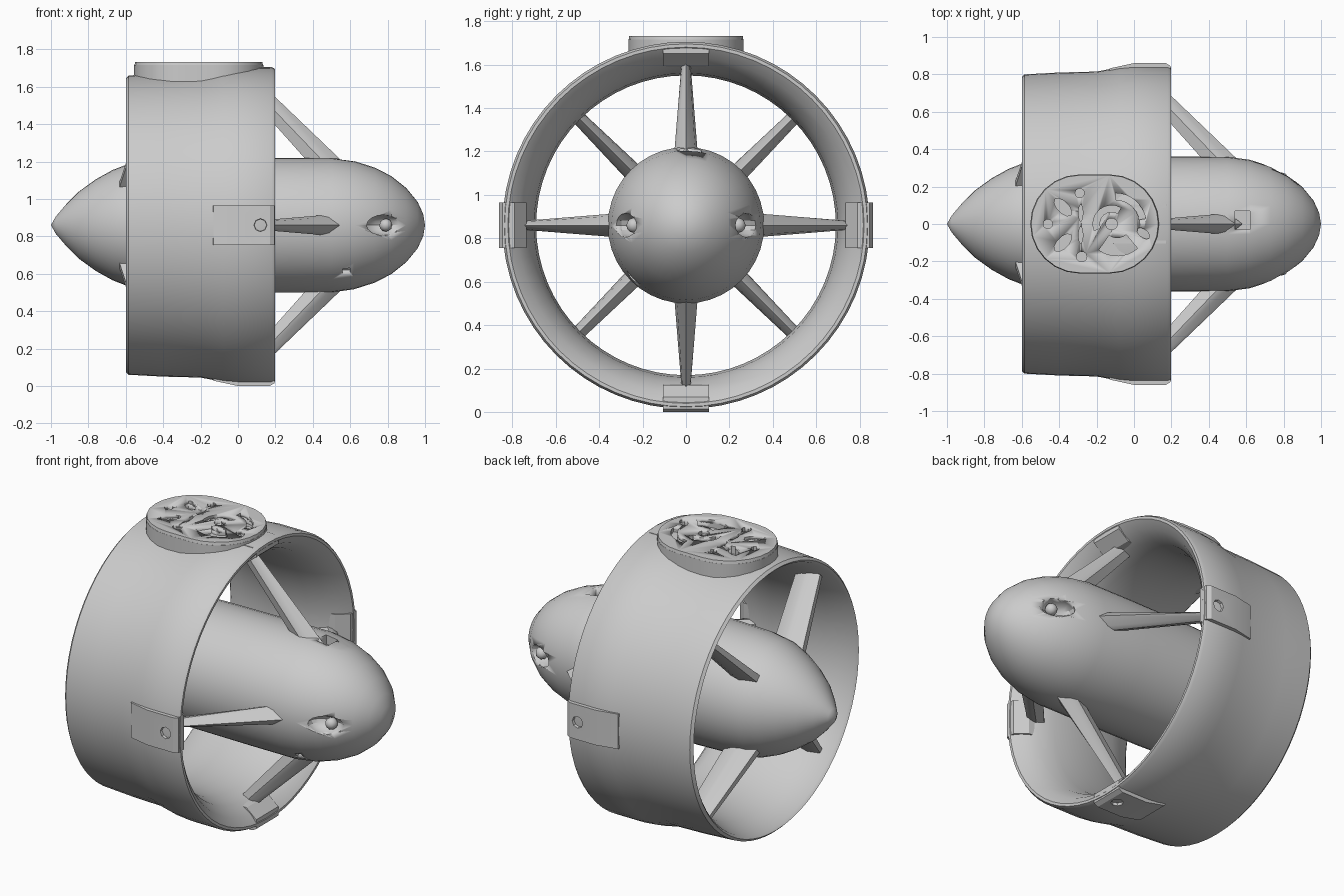
import bpy, bmesh
from math import cos, sin, pi, radians
from mathutils import Matrix, Vector

if "Cube" in bpy.data.objects:
    bpy.data.objects.remove(bpy.data.objects["Cube"])

ZC = 0.86  # height of the thruster axis
AXIS = Matrix.Translation((0, 0, ZC))


def finish(bm, name, angle=30):
    bmesh.ops.remove_doubles(bm, verts=bm.verts, dist=1e-5)
    bmesh.ops.recalc_face_normals(bm, faces=bm.faces)
    me = bpy.data.meshes.new(name)
    bm.to_mesh(me)
    bm.free()
    ob = bpy.data.objects.new(name, me)
    bpy.context.collection.objects.link(ob)
    bpy.ops.object.select_all(action='DESELECT')
    ob.select_set(True)
    bpy.context.view_layer.objects.active = ob
    bpy.ops.object.shade_smooth_by_angle(angle=radians(angle))
    return ob


def lathe(name, profile, n, closed=False):
    """Revolve (x, radius) points about the thruster axis."""
    bm = bmesh.new()
    vs = [bm.verts.new((x, 0, r)) for x, r in profile]
    edges = [bm.edges.new(p) for p in zip(vs, vs[1:])]
    if closed:
        edges.append(bm.edges.new((vs[-1], vs[0])))
    bmesh.ops.spin(bm, geom=vs + edges, cent=(0, 0, 0), axis=(1, 0, 0),
                   angle=2 * pi, steps=n, use_merge=True)
    bm.transform(AXIS)
    return finish(bm, name, 40)


def loft(bm, rings, mat=Matrix()):
    """Closed solid through two equal point rings."""
    a, b = [[bm.verts.new(mat @ Vector(p)) for p in ring] for ring in rings]
    bm.faces.new(a)
    bm.faces.new(b[::-1])
    for i in range(len(a)):
        j = (i + 1) % len(a)
        bm.faces.new((a[i], b[i], b[j], a[j]))


def prism(bm, pts, z0, z1, grow=1.0):
    loft(bm, [[(x, y, z0) for x, y in pts],
              [(x * grow, y * grow, z1) for x, y in pts]])


def oval(cx, cy, rx, ry, rot=0, n=10):
    r = radians(rot)
    out = []
    for i in range(n):
        u, v = rx * cos(2 * pi * i / n), ry * sin(2 * pi * i / n)
        out.append((cx + u * cos(r) - v * sin(r), cy + u * sin(r) + v * cos(r)))
    return out


def arc_band(cx, cy, r0, r1, a0, a1, n=8):
    ang = [radians(a0 + (a1 - a0) * i / n) for i in range(n + 1)]
    return ([(cx + r1 * cos(a), cy + r1 * sin(a)) for a in ang] +
            [(cx + r0 * cos(a), cy + r0 * sin(a)) for a in reversed(ang)])


def cut(ob, bm):
    tool = finish(bm, "cutter")
    tool.hide_render = True
    mod = ob.modifiers.new("cut", 'BOOLEAN')
    mod.operation, mod.solver, mod.object = 'DIFFERENCE', 'EXACT', tool
    bpy.ops.object.select_all(action='DESELECT')
    ob.select_set(True)
    bpy.context.view_layer.objects.active = ob
    bpy.ops.object.modifier_apply(modifier=mod.name)
    bpy.data.objects.remove(tool)


def around(deg):
    return AXIS @ Matrix.Rotation(radians(deg), 4, 'X')


# duct ring with flared mouth
lathe("duct", [(-0.60, 0.785), (-0.585, 0.80), (-0.4, 0.81), (-0.2, 0.815),
               (-0.08, 0.838), (0.0, 0.845), (0.18, 0.845), (0.198, 0.835),
               (0.198, 0.82), (0.16, 0.775), (0.08, 0.725), (-0.02, 0.70),
               (-0.15, 0.69), (-0.3, 0.695), (-0.45, 0.725), (-0.585, 0.77)],
      64, True)

# streamlined hub: pointed tail, round nose
hub = lathe("hub", [(-1, 0), (-0.975, 0.045), (-0.92, 0.11), (-0.85, 0.18), (-0.76, 0.245),
                    (-0.67, 0.295), (-0.58, 0.33), (-0.45, 0.35), (-0.2, 0.357),
                    (0.2, 0.36), (0.5, 0.36), (0.62, 0.343), (0.73, 0.308),
                    (0.82, 0.262), (0.9, 0.198), (0.96, 0.125), (0.99, 0.06), (1, 0)], 40)

# nose recesses: oval side windows, top and bottom ports
bm = bmesh.new()
for s in (-1, 1):
    bmesh.ops.create_uvsphere(
        bm, u_segments=14, v_segments=8, radius=1,
        matrix=Matrix.Translation((0.78, s * 0.28, ZC)) @ Matrix.Diagonal((0.11, 0.08, 0.055, 1)))
bmesh.ops.create_cube(bm, size=1, matrix=Matrix.Translation((0.58, 0.02, ZC + 0.34))
                      @ Matrix.Diagonal((0.08, 0.1, 0.1, 1)))
bmesh.ops.create_cube(bm, size=1, matrix=around(-45) @ Matrix.Translation((0.58, 0, -0.35))
                      @ Matrix.Diagonal((0.04, 0.04, 0.06, 1)))
cut(hub, bm)

# lenses inside the side windows
for s in (-1, 1):
    bm = bmesh.new()
    bmesh.ops.create_icosphere(bm, subdivisions=2, radius=0.035,
                               matrix=Matrix.Translation((0.79, s * 0.24, ZC)))
    finish(bm, "nose_lens")


def foil(lead, trail, half, r):
    """Pointed streamlined section at radius r."""
    c = trail - lead
    return [(lead, 0, r), (lead + 0.3 * c, half * 0.8, r), (lead + 0.55 * c, half, r),
            (trail, half * 0.45, r), (trail, -half * 0.45, r),
            (lead + 0.55 * c, -half, r), (lead + 0.3 * c, -half * 0.8, r)]


# swept front struts and mounting blocks on the four axes
for k in range(4):
    bm = bmesh.new()
    loft(bm, [foil(0.58, 0.39, 0.055, 0.32), foil(0.10, -0.02, 0.018, 0.78)], around(90 * k))
    finish(bm, "front_strut")

    top = 0.84 if k == 0 else 0.86
    side = [(-0.14, 0.80), (-0.13, 0.832), (0.0, top), (0.17, top), (0.195, top - 0.015),
            (0.195, 0.79), (0.13, 0.735), (-0.02, 0.72)]
    bm = bmesh.new()
    loft(bm, [[(x, y, r) for x, r in side] for y in (-0.105, 0.105)], around(90 * k))
    block = finish(bm, "strut_block")
    if k:
        bm = bmesh.new()
        bmesh.ops.create_cone(bm, cap_ends=True, segments=8, radius1=0.03, radius2=0.04,
                              depth=0.08, matrix=around(90 * k) @ Matrix.Translation((0.12, 0, 0.86)))
        cut(block, bm)

# rear fins on the diagonals
for k in range(4):
    bm = bmesh.new()
    loft(bm, [foil(-0.43, -0.635, 0.045, 0.30), foil(-0.37, -0.53, 0.03, 0.745)], around(45 + 90 * k))
    finish(bm, "rear_fin")

# stadium-shaped mounting plate on top
ends = [radians(-90 + 15 * i) for i in range(13)]
outline = ([(0.08 + 0.265 * cos(a), 0.265 * sin(a)) for a in ends] +
           [(-0.08 - 0.265 * cos(a), -0.265 * sin(a)) for a in ends])
bm = bmesh.new()
prism(bm, outline, 1.60, 1.715)
prism_top = bmesh.new()
plate_shift = Matrix.Translation((-0.21, 0, 0))
bm.transform(plate_shift)
plate = finish(bm, "mounting_plate")
prism(prism_top, outline, 1.71, 1.732, 0.985)
prism_top.transform(plate_shift)
plate_top = finish(prism_top, "mounting_plate_top")


def plate_holes():
    bm = bmesh.new()
    shapes = [oval(-0.38, 0.09, 0.06, 0.03, -45), oval(-0.38, -0.10, 0.06, 0.03, 45),
              oval(-0.29, 0.165, 0.025, 0.025), oval(-0.46, 0, 0.025, 0.025),
              oval(-0.28, -0.175, 0.028, 0.028), oval(-0.12, 0, 0.032, 0.032),
              oval(-0.285, 0.06, 0.012, 0.045), oval(-0.285, -0.06, 0.012, 0.045),
              arc_band(-0.12, 0, 0.065, 0.10, 60, 200), arc_band(-0.10, 0, 0.13, 0.165, 10, 90),
              arc_band(-0.09, 0, 0.075, 0.17, 235, 310), oval(0.05, -0.05, 0.04, 0.022, -40)]
    for s in shapes:
        prism(bm, s, 1.685, 1.76)
    return bm


# sockets and slots sunk into the plate
cut(plate, plate_holes())
cut(plate_top, plate_holes())
